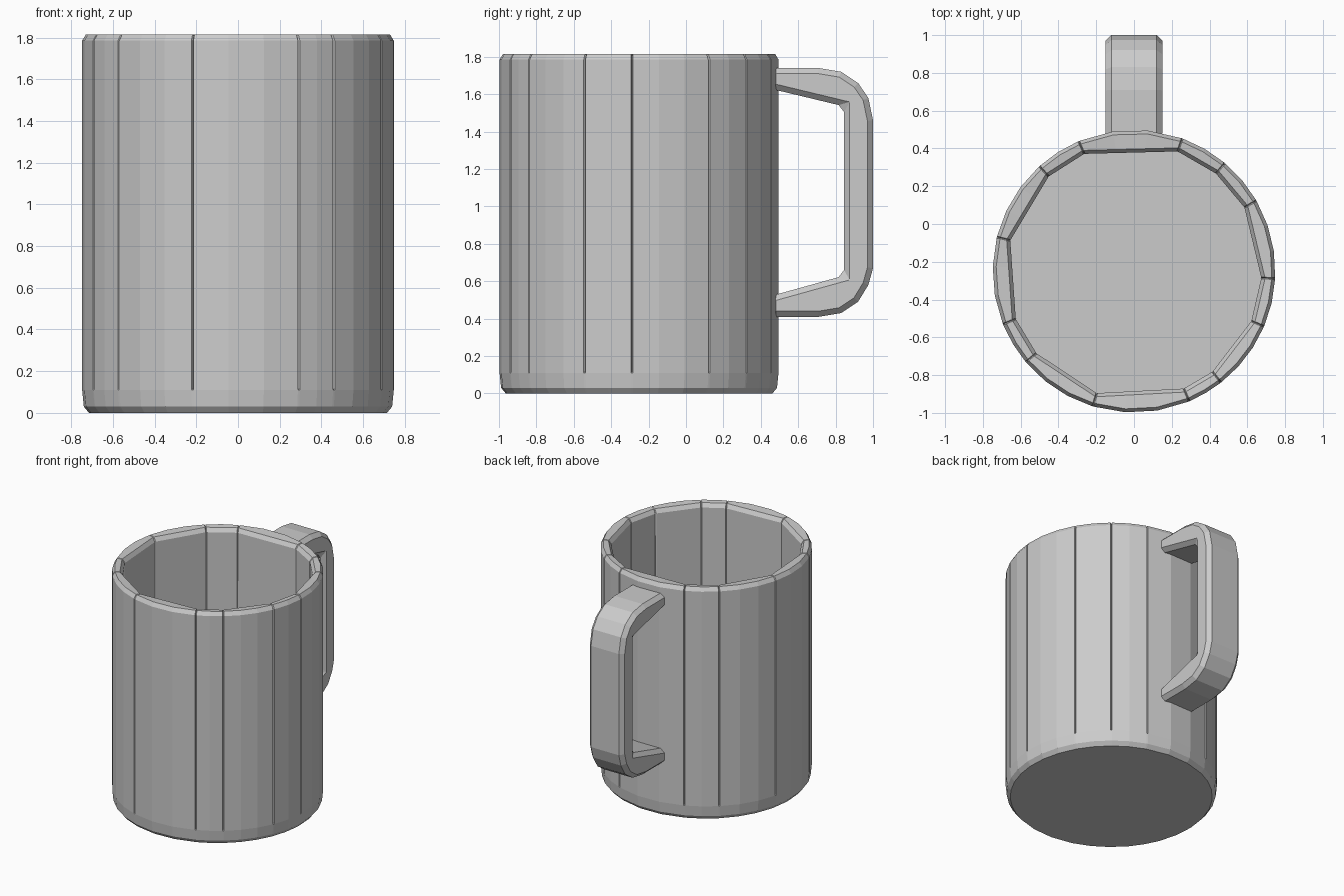
import bpy
import bmesh
from math import sin, cos, radians

old = bpy.data.objects.get("Cube")
if old:
    bpy.data.objects.remove(old, do_unlink=True)

grey = bpy.data.materials.new("plain grey")
grey.use_nodes = True
colour = (0.6, 0.6, 0.6, 1)
grey.diffuse_color = colour
grey.node_tree.nodes["Principled BSDF"].inputs["Base Color"].default_value = colour


def add_object(name, bm):
    bmesh.ops.recalc_face_normals(bm, faces=bm.faces)
    mesh = bpy.data.meshes.new(name)
    bm.to_mesh(mesh)
    bm.free()
    mesh.materials.append(grey)
    obj = bpy.data.objects.new(name, mesh)
    bpy.context.collection.objects.link(obj)
    return obj


# Uneven staves: seam angles in degrees, measured from the back towards +x
SEAMS = [20, 40, 60, 93, 113, 142, 157, 197, 230, 248, 284, 318, 337]
GAP = 0.4
CENTRE_Y = -0.25

# Each sample: angle, whether it lies in a seam, inner flat-face factor
samples = []
for i, start in enumerate(SEAMS):
    end = SEAMS[i + 1] if i + 1 < len(SEAMS) else SEAMS[0] + 360
    half = (end - start) / 2
    steps = 3 if half > 12 else 2
    samples.append((start, True, 1.0))
    first, last = start + GAP, end - GAP
    for k in range(steps + 1):
        a = first + (last - first) * k / steps
        flat = cos(radians(half)) / cos(radians(a - start - half))
        samples.append((a, False, flat))


def ring(bm, radius, z, inner=False, groove=0.0, dip=0.0):
    verts = []
    for a, seam, flat in samples:
        r = radius * (flat if inner else 1) - (groove if seam else 0)
        t = radians(a)
        verts.append(bm.verts.new((r * sin(t), CENTRE_Y + r * cos(t),
                                   z - (dip if seam else 0))))
    return verts


# Cup body: chamfered base, grooved outside, rim and faceted inside
bm = bmesh.new()
rings = [
    ring(bm, 0.715, 0.0),
    ring(bm, 0.74, 0.03),
    ring(bm, 0.748, 0.11),
    ring(bm, 0.748, 0.115, groove=0.012),
    ring(bm, 0.748, 1.785, groove=0.012),
    ring(bm, 0.73, 1.815, groove=0.006, dip=0.008),
    ring(bm, 0.695, 1.81, inner=True, dip=0.008),
    ring(bm, 0.675, 1.78, inner=True, groove=-0.008),
    ring(bm, 0.675, 0.11, inner=True),
]
n = len(samples)
for low, high in zip(rings, rings[1:]):
    for i in range(n):
        j = (i + 1) % n
        bm.faces.new((low[i], low[j], high[j], high[i]))
bm.faces.new(rings[0])
bm.faces.new(rings[-1])
add_object("cup_body", bm)

# Handle: side profile extruded across x, with chamfered edges
PROFILE = [(0.45, 1.74), (0.71, 1.74), (0.83, 1.72), (0.92, 1.66),
           (0.975, 1.58), (1.0, 1.46), (1.0, 0.67), (0.975, 0.58),
           (0.92, 0.49), (0.83, 0.43), (0.71, 0.41), (0.45, 0.41),
           (0.45, 0.52), (0.845, 0.63), (0.845, 1.535), (0.45, 1.63)]
bm = bmesh.new()
face = bm.faces.new([bm.verts.new((-0.15, y, z)) for y, z in PROFILE])
moved = bmesh.ops.extrude_face_region(bm, geom=[face])
bmesh.ops.translate(bm, vec=(0.3, 0, 0),
                    verts=[g for g in moved["geom"] if isinstance(g, bmesh.types.BMVert)])
handle = add_object("handle", bm)
bevel = handle.modifiers.new("chamfer", "BEVEL")
bevel.width = 0.03
bevel.segments = 1
bevel.limit_method = 'ANGLE'
bevel.angle_limit = radians(50)
